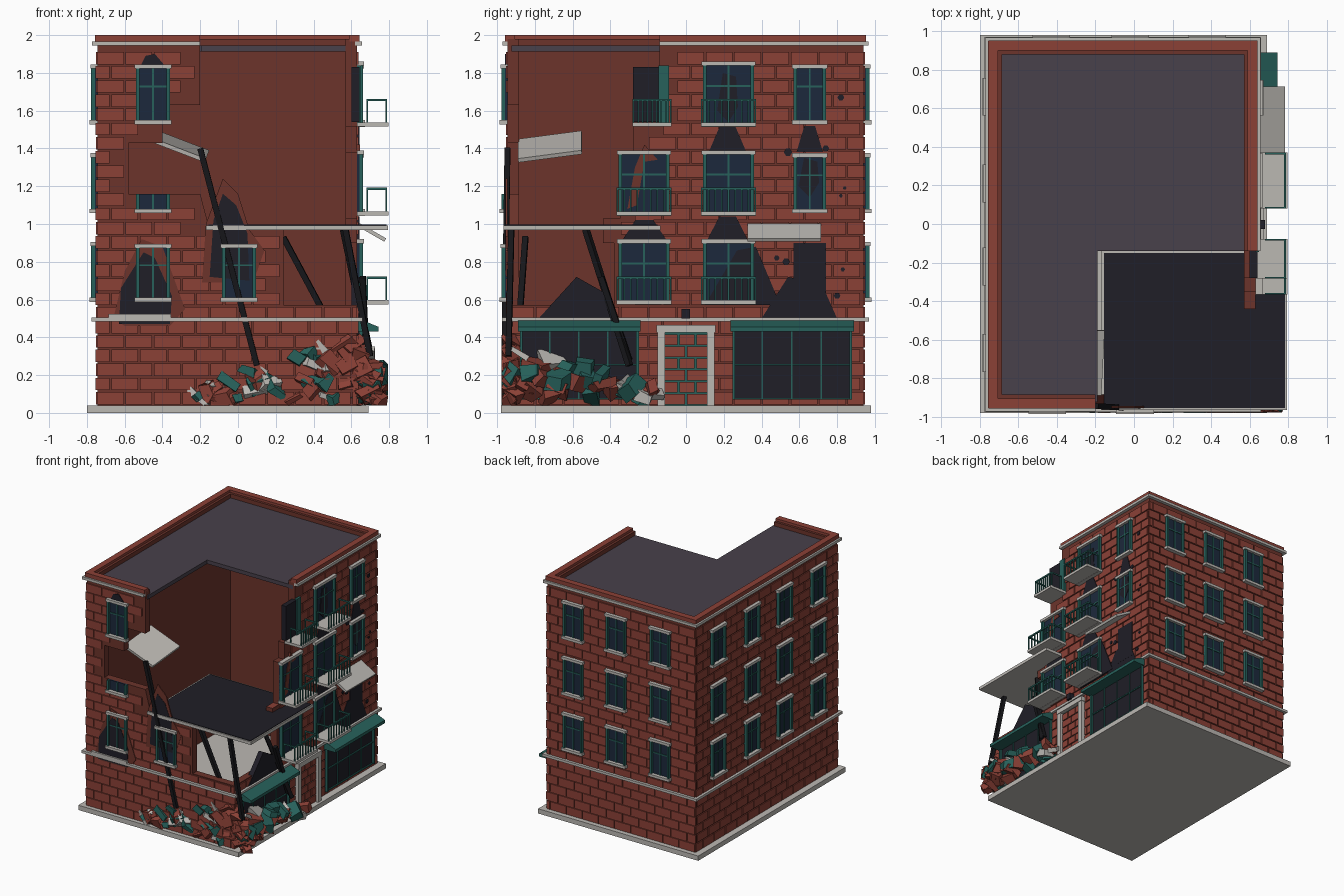
import bpy, bmesh, math, random
from mathutils import Vector, Matrix, Euler

if "Cube" in bpy.data.objects:
    bpy.data.objects.remove(bpy.data.objects["Cube"])

random.seed(7)
COL = dict(brick=(.26, .052, .037), wall=(.15, .034, .024), green=(.02, .12, .105), glass=(.012, .022, .045),
           soot=(.014, .013, .02), black=(.008, .008, .01), stone=(.50, .48, .45), roof=(.065, .052, .07))
MATS = {}
for k, c in COL.items():
    MATS[k] = bpy.data.materials.new(k)
    MATS[k].diffuse_color = (*c, 1)
PARTS = {}
X0, X1, Y0, Y1 = -.745, .63, -.945, .94


def part(name, mat):
    return PARTS.setdefault(name, (bmesh.new(), mat))[0]


def on(side, u, v, d):
    """Point on a facade: u along it, v height, d outwards."""
    return {'front': (u, Y0 - d, v), 'back': (u, Y1 + d, v), 'left': (X0 - d, u, v),
            'right': (X1 + d, u, v), 'up': (u, v, d)}[side]


def prism(bm, side, pts, d0, d1):
    a = [bm.verts.new(on(side, u, v, d0)) for u, v in pts]
    b = [bm.verts.new(on(side, u, v, d1)) for u, v in pts]
    n = len(pts)
    fs = [bm.faces.new(a[::-1]), bm.faces.new(b)]
    fs += [bm.faces.new((a[i], a[(i + 1) % n], b[(i + 1) % n], b[i])) for i in range(n)]
    bmesh.ops.recalc_face_normals(bm, faces=fs)


def rect(bm, side, u0, u1, v0, v1, d0, d1):
    prism(bm, side, [(u0, v0), (u1, v0), (u1, v1), (u0, v1)], d0, d1)


def chunk(bm, loc, rot, size, jitter=0):
    m = Matrix.Translation(loc) @ Euler(rot).to_matrix().to_4x4() @ Matrix.Diagonal((*size, 1))
    vs = bmesh.ops.create_cube(bm, size=1, matrix=m)['verts']
    for v in vs:
        v.co += Vector([random.uniform(-jitter, jitter) for _ in range(3)])
        v.co = (min(v.co.x, .795), max(v.co.y, -.978), max(v.co.z, .04))


def inside(p, poly):
    c = False
    for (ax, ay), (bx, by) in zip(poly, poly[1:] + poly[:1]):
        if (ay > p[1]) != (by > p[1]) and p[0] < (bx - ax) * (p[1] - ay) / (by - ay) + ax:
            c = not c
    return c


# walls, broken open at the front right corner
OUT = {
    'front': [(X0, .04), (X1, .04), (X1, .57), (.24, .57), (.24, .97), (-.15, .97), (-.2, 1.16), (-.58, 1.16),
              (-.58, 1.43), (-.4, 1.43), (-.4, 1.63), (-.2, 1.63), (-.2, 1.98), (X0, 1.98)],
    'right': [(Y0, .04), (Y1, .04), (Y1, 1.98), (-.14, 1.98), (-.14, 1.52), (-.28, 1.52), (-.28, 1.38), (-.35, 1.38),
              (-.35, 1.03), (-.44, 1.03), (-.44, .9), (-.38, .9), (-.38, .57), (Y0, .57)],
    'back': [(X0, .04), (X1, .04), (X1, 1.98), (X0, 1.98)],
    'left': [(Y0, .04), (Y1, .04), (Y1, 1.98), (Y0, 1.98)]}
TOP = {'front': (X0, -.2), 'right': (-.14, Y1), 'back': (X0, X1), 'left': (Y0, Y1)}
for side, poly in OUT.items():
    prism(part(side + '_wall', 'wall'), side, poly, -.06, 0)
    lo, hi = min(p[0] for p in poly), max(p[0] for p in poly)
    # raised brick courses in running bond, toothed at the corners
    bm, ph, bw = part(side + '_bricks', 'brick'), .075, .15
    for r in range(25):
        v0, v1 = .045 + r * ph, .045 + (r + 1) * ph - .009
        e = .009 if r % 2 else 0
        u = lo - (r % 2) * bw / 2
        while u < hi:
            a, b = max(u, lo - e), min(u + bw - .009, hi + e)
            q = [(min(max(s, lo + .004), hi - .004), t) for s in (a, b) for t in (v0, v1)]
            if b - a > .02 and all(inside(p, poly) for p in q):
                rect(bm, side, a, b, v0, v1, -.002, .008)
            u += bw
    # cornice, floor band, parapet cap
    a, b = TOP[side]
    l, h = a - (.025 if a == lo else 0), b + (.025 if b == hi else 0)
    rect(part('cornice', 'stone'), side, l, h, 1.945, 1.967, -.01, .027)
    rect(part('parapet_cap', 'brick'), side, a - .01 * (a == lo), b + .01 * (b == hi), 1.967, 2, -.04, .012)
    rect(part('floor_band', 'stone'), side, lo - .03, hi + .03, .485, .506, -.01, .03)

# plinth, roof and exposed upper floor
rect(part('plinth', 'stone'), 'up', -.8, .69, -.98, .98, 0, .04)
prism(part('roof', 'roof'), 'up', [(X0 + .02, Y0 + .02), (-.19, Y0 + .02), (-.19, -.14), (X1 - .02, -.14),
                                   (X1 - .02, Y1 - .02), (X0 + .02, Y1 - .02)], 1.913, 1.945)
rect(part('broken_floor', 'stone'), 'up', -.17, .795, -.965, -.135, .967, .992)
rect(part('floor_top', 'soot'), 'up', -.155, .785, -.955, -.15, .985, .997)


# windows
def window(side, u, z, w, h, z1=None):
    t = z1 or z + h
    a, b = u - w / 2, u + w / 2
    rect(part('window_glass', 'glass'), side, a, b, z, t, 0, .012)
    fr = part('window_frames', 'green')
    for s in (a, b - .018):
        rect(fr, side, s, s + .018, z, t, 0, .032)
    rect(fr, side, u - .005, u + .005, z, t, 0, .018)
    rect(fr, side, a, b, z + h * .62, min(t, z + h * .62 + .01), 0, .018) if not z1 else None
    st = part('sills_and_lintels', 'stone')
    rect(st, side, a - .008, b + .008, z - .012, z + .01, 0, .042)
    if not z1:
        rect(st, side, a - .008, b + .008, t - .012, t + .01, 0, .036)


for z in (.6, 1.07, 1.54):
    for x in (-.43, -.02, .38):
        window('back', x, z, .18, .295)
    for y in (-.67, -.22, .21, .66):
        window('left', y, z, .18, .295)
    window('right', .655, z, .17, .295) if z > 1 else None
    window('right', .225, z - .015, .27, .325)
    if z < 1.5:
        window('right', -.222, z - .015, .27, .325)
window('front', -.45, .6, .18, .285)
window('front', .005, .6, .18, .285)
window('front', -.45, 1.54, .18, .295)
window('front', -.45, 1.07, .18, .295, 1.16)
rect(part('broken_window', 'soot'), 'right', -.28, -.14, 1.54, 1.83, -.03, .012)
rect(part('broken_window_frame', 'green'), 'right', -.145, -.09, 1.53, 1.84, 0, .02)
rect(part('burnt_opening', 'soot'), 'right', .57, .74, .59, .9, 0, .012)

# balconies
for y, z in [(.225, z) for z in (.575, 1.045, 1.515)] + [(-.222, z) for z in (.575, 1.045, 1.515)]:
    a, b = y - .145, y + .145
    if y < 0 and z > 1.5:
        a = y - .06
    rect(part('balcony_slabs', 'stone'), 'right', a, b, z, z + .022, 0, .168)
    bm = part('balcony_rails', 'green')
    rect(bm, 'right', a, b, z + .135, z + .147, .148, .16)
    for i in range(9):
        s = a + (b - a - .008) * i / 8
        rect(bm, 'right', s, s + .008, z + .02, z + .14, .15, .158)
    for s in (a, b - .008):
        rect(bm, 'right', s, s + .008, z + .135, z + .147, 0.05, .155)
        rect(bm, 'right', s, s + .008, z + .02, z + .14, .05, .058)

# shopfronts with awnings
for a, b in ((.245, .88), (-.88, -.25)):
    rect(part('shop_glass', 'soot'), 'right', a, b, .07, .44, 0, .013)
    fr = part('shop_frames', 'green')
    for i in range(5):
        s = a + (b - a - .014) * i / 4
        rect(fr, 'right', s, s + .014 if i in (0, 4) else s + .008, .07, .44, 0, .03 if i in (0, 4) else .02)
    for v in (.07, .25):
        rect(fr, 'right', a, b, v, v + .01, 0, .022)
    bm = part('shop_awnings', 'green')
    vs = [[bm.verts.new(on('right', u, v, d)) for v, d in ((.43, 0), (.43, .115), (.455, .115), (.49, .03), (.49, 0))]
          for u in (a - .01, b + .01)]
    fs = [bm.faces.new(vs[0]), bm.faces.new(vs[1][::-1])]
    fs += [bm.faces.new((vs[0][i], vs[0][i - 1], vs[1][i - 1], vs[1][i])) for i in range(5)]
    bmesh.ops.recalc_face_normals(bm, faces=fs)

# bricked up doorway and wall lamp
st = part('door_surround', 'stone')
for a in (-.15, .11):
    rect(st, 'right', a, a + .04, .04, .46, 0, .04)
rect(st, 'right', -.155, .155, .425, .465, 0, .045)
rect(part('door_back', 'green'), 'right', -.11, .11, .04, .43, 0, .012)
for r in range(6):
    for a, b in ([(-.11, -.045), (-.035, .045), (.055, .11)] if r % 2 else [(-.11, -.005), (.005, .11)]):
        rect(part('door_bricks', 'brick'), 'right', a, b, .045 + r * .063, .1 + r * .063, 0, .02)
rect(part('wall_lamp', 'soot'), 'right', -.025, .02, .5, .55, 0, .05)

# scorched and broken patches
red, soot = part('plaster_damage', 'wall'), part('soot_patches', 'soot')
prism(red, 'front', [(-.66, .5), (-.6, .75), (-.51, .92), (-.4, .88), (-.28, .55), (-.36, .46), (-.6, .46)], 0, .013)
prism(soot, 'front', [(-.63, .47), (-.36, .47), (-.35, .62), (-.44, .82), (-.5, .85), (-.62, .66)], 0, .016)
prism(red, 'front', [(-.19, .69), (-.17, 1.0), (-.08, 1.24), (.0, 1.16), (.06, .97), (.14, .86), (.08, .69)], 0, .010)
prism(soot, 'front', [(-.15, .72), (-.13, 1.02), (-.08, 1.16), (-.01, 1.1), (.05, .95), (.06, .7)], 0, .013)
prism(soot, 'front', [(-.52, 1.83), (-.49, 1.89), (-.44, 1.9), (-.38, 1.83)], 0, .013)
for y, z, w, h in ((.22, 1.38, .1, .14), (.655, 1.38, .07, .14), (.22, .91, .11, .13), (-.22, .91, .12, .11)):
    prism(soot, 'right', [(y - w, z), (y + w, z), (y + w * .4, z + h), (y - w * .4, z + h)], 0, .013)
prism(soot, 'right', [(.1, .57), (.5, .57), (.37, .88), (.27, .86)], 0, .014)
prism(soot, 'right', [(.4, .5), (.8, .5), (.72, .68), (.54, .72)], 0, .011)
prism(soot, 'right', [(-.78, .5), (-.36, .5), (-.42, .63), (-.58, .72)], -.03, .012)
for y in (.225, .655):
    prism(soot, 'right', [(y - .06, 1.2 + .4 * (y < .5)), (y, 1.14 + .4 * (y < .5)), (y + .05, 1.22 + .4 * (y < .5)),
                          (y + .04, 1.33 + .45 * (y < .5)), (y - .03, 1.35 + .45 * (y < .5))], 0, .016)
prism(red, 'right', [(-.31, 1.08), (-.27, 1.3), (-.22, 1.42), (-.15, 1.34), (-.22, 1.33), (-.26, 1.1)], 0, .016)
for y, z, r in ((.82, 1.67, .018), (.54, 1.38, .022), (.74, 1.4, .018), (.82, 1.15, .01), (.84, 1.19, .01),
                (.83, .76, .012), (.8, .62, .018), (.53, .8, .02), (.48, .82, .015)):
    prism(part('bullet_holes', 'soot'), 'right', [(y + r * math.cos(i * math.pi / 3), z + r * math.sin(i * math.pi / 3))
                                                  for i in range(6)], 0, .014)

# hanging slabs
slab = part('hanging_slabs', 'stone')
chunk(slab, (-.30, -.72, 1.41), (math.radians(8), math.radians(21), 0), (.29, .34, .022))
chunk(slab, (.71, .52, .955), (0, math.radians(30), 0), (.16, .39, .02))
chunk(slab, (-.52, -.955, .512), (0, 0, 0), (.33, .04, .025))
chunk(part('loose_bricks', 'brick'), (.6, -.39, 1.01), (0, 0, .1), (.05, .09, .04))

# charred beams
for p, q in (((-.2, -.945, 1.4), (.1, -.962, .25)), ((.24, -.85, .93), (.46, -.88, .52)),
             ((.56, -.53, .97), (.71, -.3, .25)), ((.57, -.925, .97), (.7, -.94, .3)), ((.66, -.45, .72), (.68, -.3, .28))):
    p, q = Vector(p), Vector(q)
    rot = (q - p).to_track_quat('Z', 'Y').to_euler()
    chunk(part('charred_beams', 'black'), (p + q) / 2, rot, (.03, .03, (q - p).length))

# rubble heap round the broken corner
for i in range(95):
    mat = random.choice(('brick', 'brick', 'stone', 'green'))
    if i % 2:
        x = random.uniform(-.22, .74)
        top = .12 + .26 * min(1, max(0, (x + .2) / .7))
        loc = (x, random.uniform(-.96, -.91), random.uniform(.07, top))
    else:
        y = random.uniform(-.94, -.16)
        loc = (random.uniform(.64, .74), y, random.uniform(.07, .34 - .2 * (y + .94) / .8))
    s = [random.uniform(.05, .15), random.uniform(.05, .13), random.uniform(.03, .09)]
    chunk(part('rubble_' + mat, mat), loc, [random.uniform(-.8, .8) for _ in range(3)], s, .012)

# turn every collected part into an object
for name, (bm, mat) in PARTS.items():
    me = bpy.data.meshes.new(name)
    bm.to_mesh(me)
    bm.free()
    me.materials.append(MATS[mat])
    bpy.context.collection.objects.link(bpy.data.objects.new(name, me))

for m in bpy.data.materials:
    if m.users and not m.is_grease_pencil:
        m.use_nodes = True
        m.node_tree.nodes["Principled BSDF"].inputs["Base Color"].default_value = m.diffuse_color
